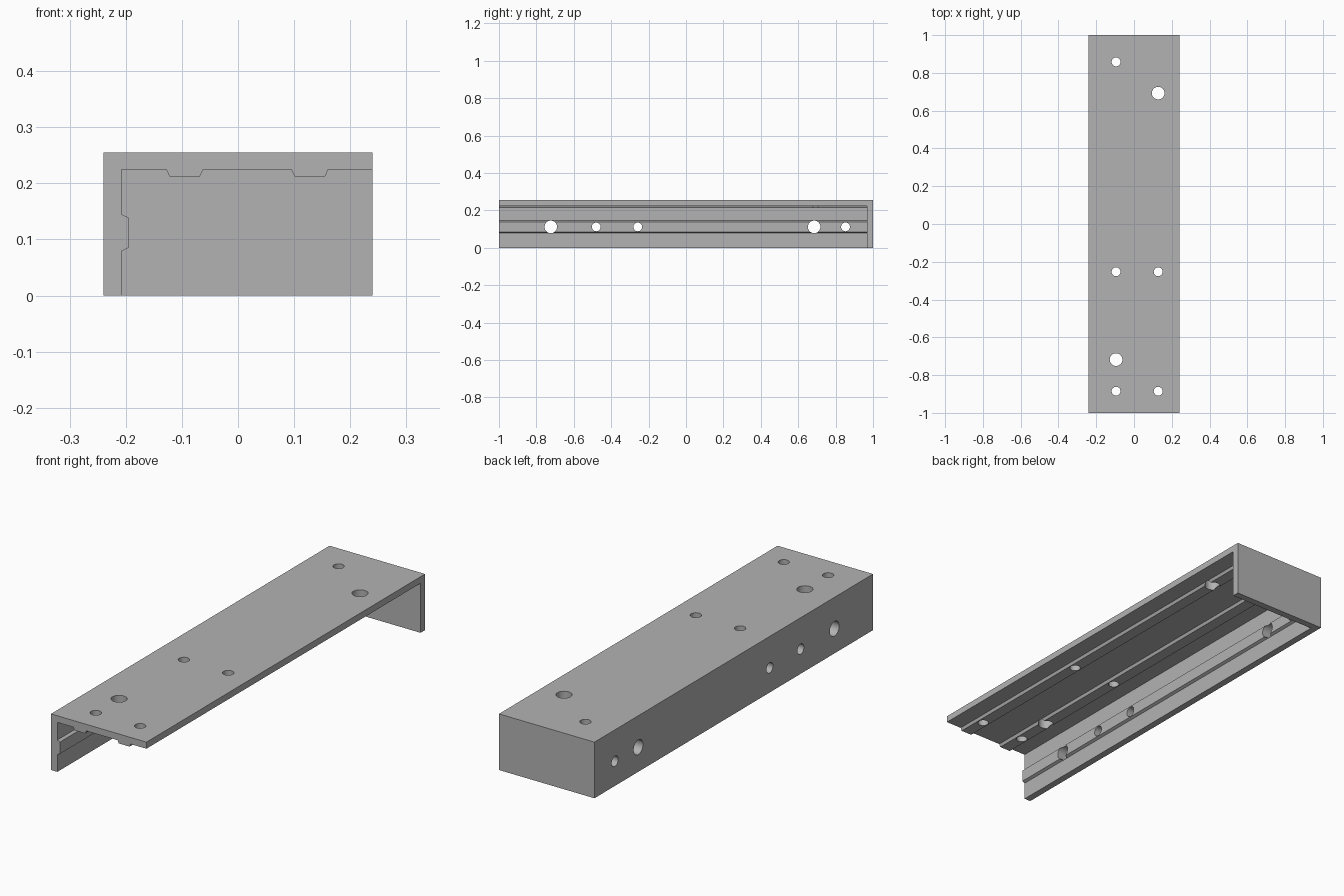
import bpy
import bmesh
from mathutils import Matrix, Vector

cube = bpy.data.objects.get("Cube")
if cube:
    bpy.data.objects.remove(cube, do_unlink=True)

grey = bpy.data.materials.new("plain grey")
grey.use_nodes = True
colour = (0.45, 0.45, 0.45, 1)
grey.diffuse_color = colour
grey.node_tree.nodes["Principled BSDF"].inputs["Base Color"].default_value = colour

HALF_W, HEIGHT = 0.24, 0.255
WALL_X, CEILING, END_Y = -0.208, 0.225, 0.968
RIB, RIB_HALF, RIB_TIP = 0.013, 0.033, 0.027
SMALL, LARGE = 0.0235, 0.0335


def make_object(name, bm):
    bmesh.ops.recalc_face_normals(bm, faces=bm.faces)
    mesh = bpy.data.meshes.new(name)
    bm.to_mesh(mesh)
    bm.free()
    mesh.materials.append(grey)
    obj = bpy.data.objects.new(name, mesh)
    bpy.context.collection.objects.link(obj)
    return obj


def prism(name, profile, y0, y1):
    """Extrude an (x, z) outline along y."""
    bm = bmesh.new()
    face = bm.faces.new([bm.verts.new((x, y0, z)) for x, z in profile])
    ext = bmesh.ops.extrude_face_region(bm, geom=[face])
    moved = [v for v in ext["geom"] if isinstance(v, bmesh.types.BMVert)]
    bmesh.ops.translate(bm, verts=moved, vec=(0, y1 - y0, 0))
    return make_object(name, bm)


def hole_cutter(name, centre, radius, axis):
    turn = Vector((0, 0, 1)).rotation_difference(Vector(axis)).to_matrix().to_4x4()
    bm = bmesh.new()
    bmesh.ops.create_cone(bm, cap_ends=True, segments=32, radius1=radius,
                          radius2=radius, depth=0.1,
                          matrix=Matrix.Translation(centre) @ turn)
    return make_object(name, bm)


def cut(target, cutter):
    mod = target.modifiers.new("cut", "BOOLEAN")
    mod.operation = "DIFFERENCE"
    mod.solver = "EXACT"
    mod.object = cutter
    cutter.hide_render = True
    bpy.context.view_layer.objects.active = target
    bpy.ops.object.modifier_apply(modifier=mod.name)
    bpy.data.objects.remove(cutter, do_unlink=True)


# Outer block, hollowed to leave the top plate, side wall and end wall
bracket = prism("angle_bracket", [(-HALF_W, 0), (HALF_W, 0),
                                  (HALF_W, HEIGHT), (-HALF_W, HEIGHT)], -1, 1)

# Hollow outline, notched where the tapered ribs remain
outline = [(0.4, -0.2), (0.4, CEILING)]
for x in (0.128, -0.095):
    outline += [(x + RIB_HALF, CEILING), (x + RIB_TIP, CEILING - RIB),
                (x - RIB_TIP, CEILING - RIB), (x - RIB_HALF, CEILING)]
rib_z = 0.112
outline += [(WALL_X, CEILING), (WALL_X, rib_z + RIB_HALF),
            (WALL_X + RIB, rib_z + RIB_TIP), (WALL_X + RIB, rib_z - RIB_TIP),
            (WALL_X, rib_z - RIB_HALF), (WALL_X, -0.2)]
cut(bracket, prism("hollow_cutter", outline, -1.2, END_Y))

# Screw holes through the top plate
for x, y, r in [(-0.095, 0.858, SMALL), (0.128, 0.693, LARGE),
                (-0.095, -0.253, SMALL), (0.128, -0.253, SMALL),
                (-0.095, -0.718, LARGE),
                (-0.095, -0.885, SMALL), (0.128, -0.885, SMALL)]:
    cut(bracket, hole_cutter("top_hole_cutter", (x, y, 0.24), r, (0, 0, 1)))

# Screw holes through the side wall
for y, r in [(-0.723, LARGE), (-0.48, SMALL), (-0.258, SMALL),
             (0.685, LARGE), (0.853, SMALL)]:
    cut(bracket, hole_cutter("side_hole_cutter", (-0.22, y, rib_z), r, (1, 0, 0)))

# Smooth hole walls, crisp plate edges
bpy.ops.object.select_all(action="DESELECT")
bracket.select_set(True)
bpy.context.view_layer.objects.active = bracket
bpy.ops.object.shade_smooth_by_angle(angle=0.4)
